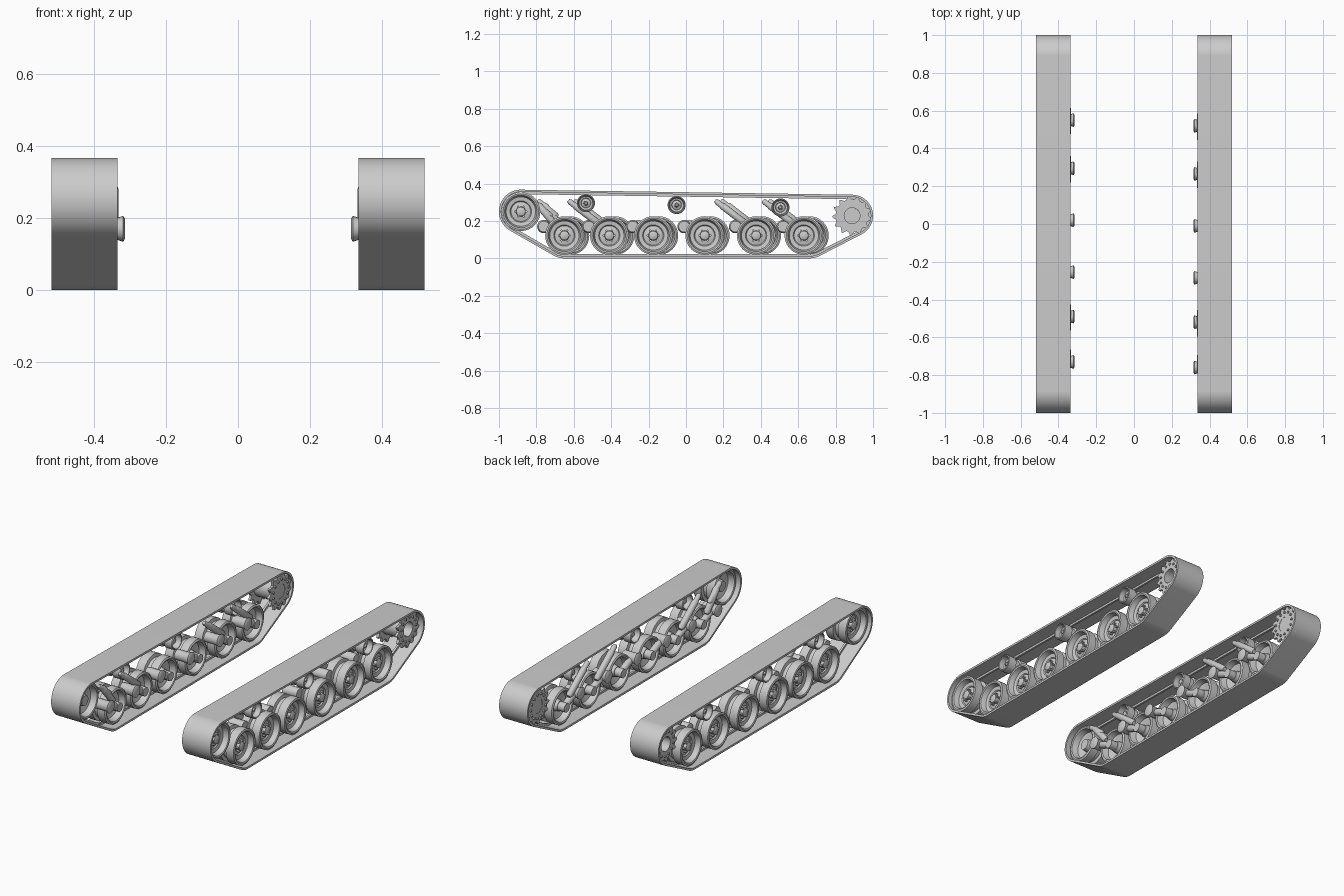
import bpy, bmesh, math
from mathutils import Vector

if "Cube" in bpy.data.objects:
    bpy.data.objects.remove(bpy.data.objects["Cube"])

GREY = (0.6, 0.6, 0.6, 1)
mat = bpy.data.materials.new("track_grey")
mat.use_nodes = True
mat.diffuse_color = GREY
mat.node_tree.nodes["Principled BSDF"].inputs["Base Color"].default_value = GREY


def finish(name, bm, side):
    """Place on the chosen side and turn into a smooth shaded object."""
    for v in bm.verts:
        v.co.x *= side
    bmesh.ops.recalc_face_normals(bm, faces=bm.faces)
    me = bpy.data.meshes.new(name)
    bm.to_mesh(me)
    bm.free()
    me.materials.append(mat)
    ob = bpy.data.objects.new(name, me)
    bpy.context.collection.objects.link(ob)
    bpy.ops.object.select_all(action='DESELECT')
    ob.select_set(True)
    bpy.context.view_layer.objects.active = ob
    bpy.ops.object.shade_smooth_by_angle(angle=math.radians(35))


def bridge(bm, rings, closed=False):
    n = len(rings[0])
    pairs = list(zip(rings, rings[1:]))
    if closed:
        pairs.append((rings[-1], rings[0]))
    for a, b in pairs:
        for i in range(n):
            j = (i + 1) % n
            bm.faces.new((a[i], a[j], b[j], b[i]))


def lathe(bm, profile, y, z, n=40, scale=1, closed=False):
    """Revolve (radius, x) pairs around an axle along x."""
    rings = []
    for r, x in profile:
        ring = []
        for i in range(n):
            a = math.tau * i / n
            ring.append(bm.verts.new((x, y + scale * r * math.cos(a), z + scale * r * math.sin(a))))
        rings.append(ring)
    bridge(bm, rings, closed)
    if not closed:
        bm.faces.new(rings[0])
        bm.faces.new(rings[-1])


def disc(bm, x0, x1, r, y, z, n=16):
    lathe(bm, [(r, x0), (r, x1)], y, z, n)


def bolts(bm, x0, x1, r, ring_r, count, y, z):
    for i in range(count):
        a = math.tau * i / count
        disc(bm, x0, x1, r, y + ring_r * math.cos(a), z + ring_r * math.sin(a), 6)


def rod(bm, a, b, r, n=16):
    """Round-ended rod between two points."""
    a, b = Vector(a), Vector(b)
    d = (b - a).normalized()
    u = d.orthogonal().normalized()
    w = d.cross(u)
    rings = []
    for centre, k, s in ((a, -0.8, 0.6), (a, 0, 1), (b, 0, 1), (b, 0.8, 0.6)):
        rings.append([bm.verts.new(centre + d * k * r + s * r * (
            u * math.cos(math.tau * i / n) + w * math.sin(math.tau * i / n))) for i in range(n)])
    bridge(bm, rings)
    bm.faces.new(rings[0])
    bm.faces.new(rings[-1])


# Twin-rimmed wheel section, from the outer hub cap round to the inner hub
WHEEL = [(0.014, 0.485), (0.024, 0.48), (0.026, 0.462), (0.052, 0.456), (0.057, 0.462),
         (0.078, 0.466), (0.086, 0.497), (0.094, 0.5), (0.103, 0.497), (0.103, 0.447),
         (0.085, 0.443), (0.085, 0.417), (0.103, 0.413), (0.103, 0.365), (0.094, 0.36),
         (0.086, 0.363), (0.077, 0.398), (0.035, 0.41), (0.03, 0.38)]
WHEEL_Y = [-0.65, -0.41, -0.175, 0.10, 0.375, 0.63]
WHEEL_Z = 0.122
IDLER = (-0.883, 0.25)
SPROCKET = (0.888, 0.228)
ROLLERS = [(-0.535, 0.295), (-0.05, 0.285), (0.505, 0.272)]
WRAP = [(*IDLER, 0.117), (*SPROCKET, 0.112), (-0.65, 0.122, 0.122), (0.66, 0.122, 0.122)]


def loop_points(inset, n=160):
    """Taut loop around the wrap circles, moved inward by inset."""
    pts = []
    for i in range(n):
        a = math.tau * (i + 0.5) / n
        c, s = math.cos(a), math.sin(a)
        y, z, r = max(WRAP, key=lambda w: w[0] * c + w[1] * s + w[2])
        pts.append((y + (r - inset) * c, z + (r - inset) * s))
    return pts


def band(name, x0, x1, outer, inner, side):
    bm = bmesh.new()
    rings = []
    for x, inset in ((x0, outer), (x1, outer), (x1, inner), (x0, inner)):
        rings.append([bm.verts.new((x, y, z)) for y, z in loop_points(inset)])
    bridge(bm, rings, closed=True)
    finish(name, bm, side)


def toothed_plate(bm, x0, x1, y, z, hole, teeth=13):
    """Sprocket plate with tapered teeth and a round opening."""
    shape = [0.088, 0.088, 0.106, 0.106]
    n = teeth * 4
    rings = []
    for x, bore in ((x0, True), (x0, False), (x1, False), (x1, True)):
        ring = []
        for i in range(n):
            a = math.tau * (i + (0.25 if i % 4 == 2 else -0.25 if i % 4 == 3 else 0)) / n
            r = hole if bore else shape[i % 4]
            ring.append(bm.verts.new((x, y + r * math.cos(a), z + r * math.sin(a))))
        rings.append(ring)
    bridge(bm, rings, closed=True)


for side, label, shift in ((1, "left", 0), (-1, "right", 0.03)):
    # Track belt and its inner guide ridge
    band(label + "_track_band", 0.335, 0.52, 0, 0.012, side)
    band(label + "_track_guide", 0.424, 0.436, 0.01, 0.024, side)

    # Road wheels, each on a trailing arm
    for k, wy in enumerate(WHEEL_Y):
        y = wy + shift
        bm = bmesh.new()
        lathe(bm, WHEEL, y, WHEEL_Z)
        bolts(bm, 0.455, 0.478, 0.006, 0.03, 6, y, WHEEL_Z)
        finish(f"{label}_road_wheel_{k + 1}", bm, side)

        bm = bmesh.new()
        py, pz = y - 0.11, 0.17
        lathe(bm, [(0.028, 0.315), (0.036, 0.32), (0.03, 0.338), (0.03, 0.41)], py, pz, 20)
        rod(bm, (0.358, py, pz), (0.358, y, WHEEL_Z), 0.02)
        disc(bm, 0.336, 0.40, 0.026, y, WHEEL_Z, 20)
        finish(f"{label}_swing_arm_{k + 1}", bm, side)

        # Sloping dampers on the two end pairs
        if k in (0, 1, 4, 5):
            top = y - (0.165 if k == 0 else 0.21)
            bm = bmesh.new()
            rod(bm, (0.352, top, 0.302), (0.352, top + 0.09, 0.23), 0.015)
            rod(bm, (0.352, top + 0.03, 0.28), (0.352, y - 0.05, 0.18), 0.019)
            finish(f"{label}_damper_{k + 1}", bm, side)

    # Idler wheel at the front
    bm = bmesh.new()
    lathe(bm, WHEEL, *IDLER, scale=1.01)
    bolts(bm, 0.455, 0.478, 0.006, 0.03, 6, *IDLER)
    finish(label + "_idler_wheel", bm, side)

    # Return rollers
    for k, (y, z) in enumerate(ROLLERS):
        bm = bmesh.new()
        lathe(bm, WHEEL, y, z, 28, scale=0.47)
        finish(f"{label}_return_roller_{k + 1}", bm, side)

    # Drive sprocket at the rear
    bm = bmesh.new()
    toothed_plate(bm, 0.475, 0.49, *SPROCKET, 0.042)
    toothed_plate(bm, 0.345, 0.36, *SPROCKET, 0.042)
    lathe(bm, [(0.06, 0.475), (0.06, 0.36), (0.042, 0.36), (0.042, 0.475)], *SPROCKET, closed=True)
    disc(bm, 0.347, 0.38, 0.042, *SPROCKET, 32)
    bolts(bm, 0.49, 0.496, 0.007, 0.07, 13, *SPROCKET)
    bolts(bm, 0.337, 0.345, 0.007, 0.07, 13, *SPROCKET)
    finish(label + "_drive_sprocket", bm, side)
